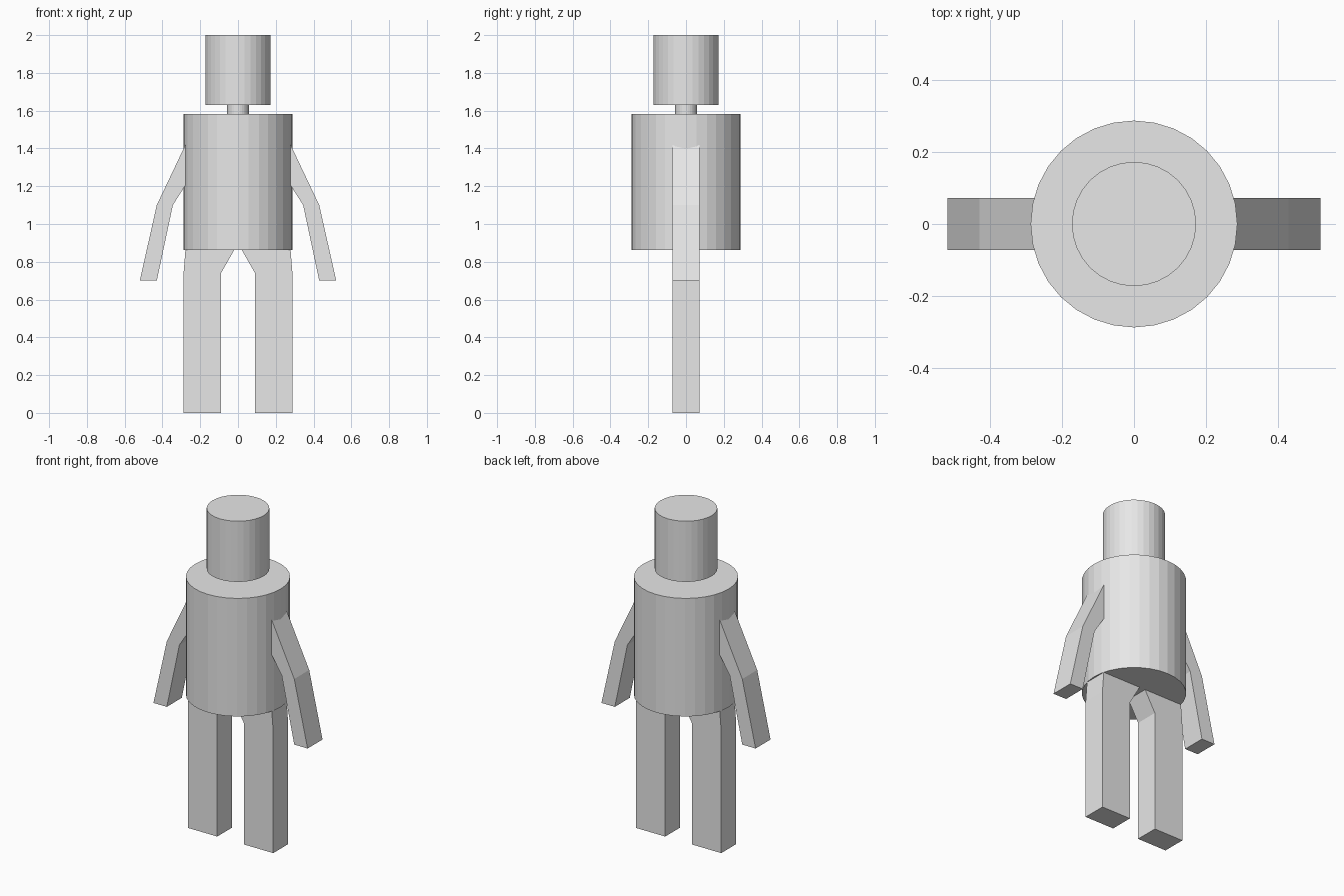
import bpy
import bmesh

cube = bpy.data.objects.get("Cube")
if cube:
    bpy.data.objects.remove(cube, do_unlink=True)

grey = bpy.data.materials.new("light grey")
grey.use_nodes = True
grey.diffuse_color = (0.8, 0.8, 0.8, 1)
grey.node_tree.nodes["Principled BSDF"].inputs["Base Color"].default_value = (0.8, 0.8, 0.8, 1)


def cylinder(name, radius, bottom, top):
    bpy.ops.mesh.primitive_cylinder_add(vertices=32, radius=radius, depth=top - bottom,
                                        location=(0, 0, (bottom + top) / 2))
    obj = bpy.context.object
    obj.name = name
    obj.data.materials.append(grey)


def limb(name, outline, side, half_depth=0.072):
    """Extrude a front outline (x, z) through the depth, mirrored by side."""
    bm = bmesh.new()
    face = bm.faces.new([bm.verts.new((side * x, -half_depth, z)) for x, z in outline])
    result = bmesh.ops.extrude_face_region(bm, geom=[face])
    new_verts = [v for v in result["geom"] if isinstance(v, bmesh.types.BMVert)]
    bmesh.ops.translate(bm, verts=new_verts, vec=(0, 2 * half_depth, 0))
    bmesh.ops.recalc_face_normals(bm, faces=bm.faces)
    mesh = bpy.data.meshes.new(name)
    bm.to_mesh(mesh)
    bm.free()
    mesh.materials.append(grey)
    bpy.context.collection.objects.link(bpy.data.objects.new(name, mesh))


# Head, neck and torso
cylinder("head", 0.173, 1.63, 2.0)
cylinder("neck", 0.057, 1.58, 1.63)
cylinder("torso", 0.288, 0.863, 1.583)

# Bent arms and straight legs, their tops sunk into the torso
arm = [(0.52, 0.7), (0.43, 1.1), (0.24, 1.5), (0.24, 1.265), (0.345, 1.1), (0.43, 0.7)]
leg = [(0.09, 0), (0.288, 0), (0.288, 0.74), (0.277, 0.88), (0.01, 0.88), (0.09, 0.74)]
for label, side in (("left", 1), ("right", -1)):
    limb(label + "_arm", arm, side)
    limb(label + "_leg", leg, side)
